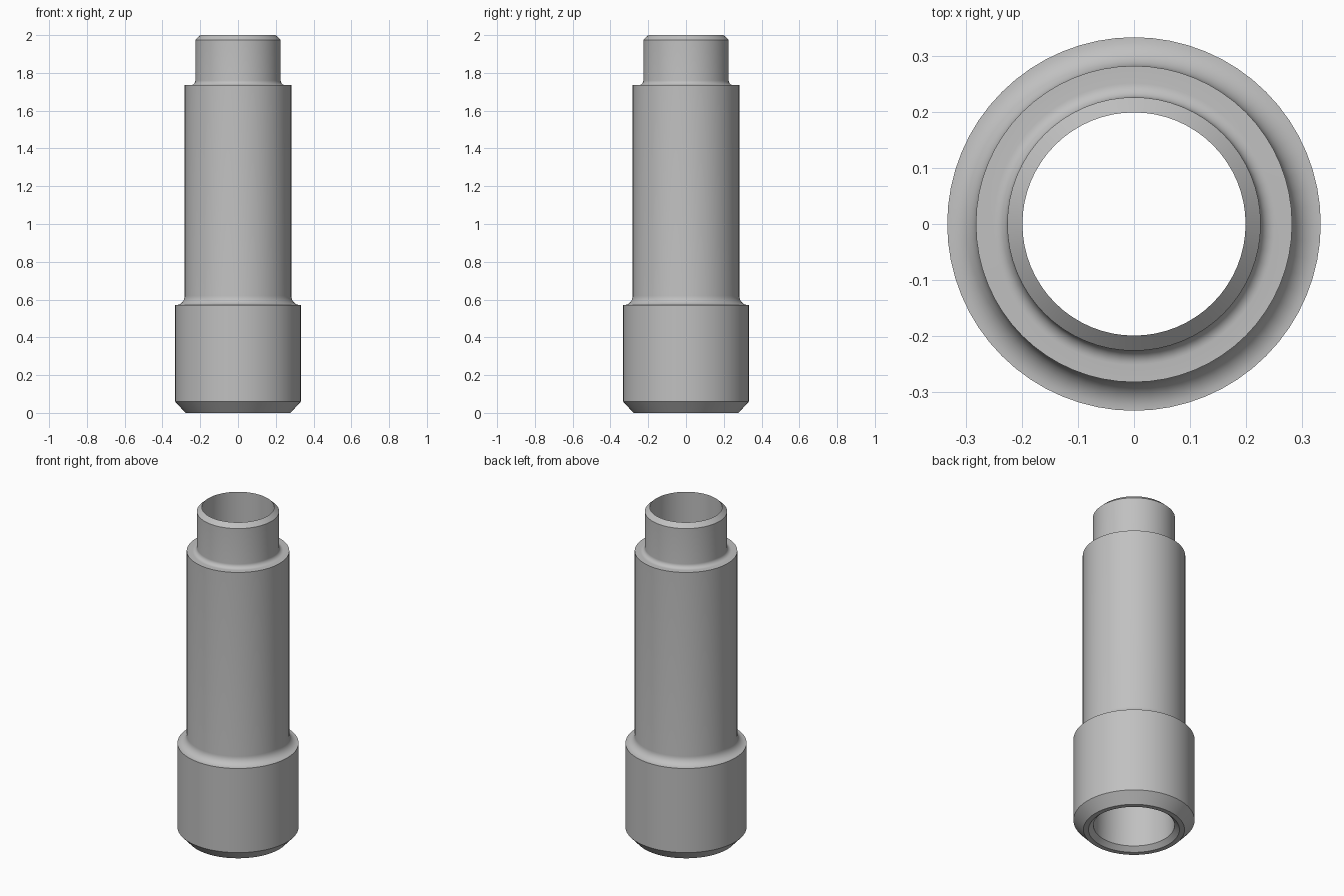
import bpy, bmesh
from math import sin, cos, pi, radians

cube = bpy.data.objects.get("Cube")
if cube:
    bpy.data.objects.remove(cube, do_unlink=True)

grey = bpy.data.materials.new("plain grey")
grey.use_nodes = True
grey.diffuse_color = (0.53, 0.53, 0.53, 1)
grey.node_tree.nodes["Principled BSDF"].inputs["Base Color"].default_value = grey.diffuse_color


def fillet(r, z, size, steps=8):
    """Concave quarter arc rising from a ledge at height z to a wall of radius r."""
    return [(r + size * (1 - sin(a)), z + size * (1 - cos(a)))
            for a in (i * pi / 2 / steps for i in range(steps + 1))]


def lathe(name, profile, sides=64):
    """Closed ring profile of (radius, height) turned about z."""
    bm = bmesh.new()
    rings = [[bm.verts.new((r * cos(2 * pi * i / sides), r * sin(2 * pi * i / sides), z))
              for i in range(sides)] for r, z in profile]
    for lower, upper in zip(rings, rings[1:] + rings[:1]):
        for i in range(sides):
            j = (i + 1) % sides
            bm.faces.new((lower[i], lower[j], upper[j], upper[i]))
    bmesh.ops.recalc_face_normals(bm, faces=bm.faces)
    mesh = bpy.data.meshes.new(name)
    bm.to_mesh(mesh)
    bm.free()
    mesh.materials.append(grey)
    obj = bpy.data.objects.new(name, mesh)
    bpy.context.collection.objects.link(obj)
    bpy.ops.object.select_all(action='DESELECT')
    obj.select_set(True)
    bpy.context.view_layer.objects.active = obj
    bpy.ops.object.shade_smooth_by_angle(angle=radians(25))
    return obj


# Collar with bottom chamfer, shaft, neck with top chamfer, then the bore
collar = [(0.25, 0), (0.278, 0), (0.333, 0.06), (0.333, 0.57)]
shaft = fillet(0.282, 0.57, 0.05) + [(0.282, 1.735)]
neck = fillet(0.226, 1.735, 0.025) + [(0.226, 1.975), (0.199, 2)]
bore = [(0.223, 0.025)]
lathe("stepped_sleeve", collar + shaft + neck + bore)
